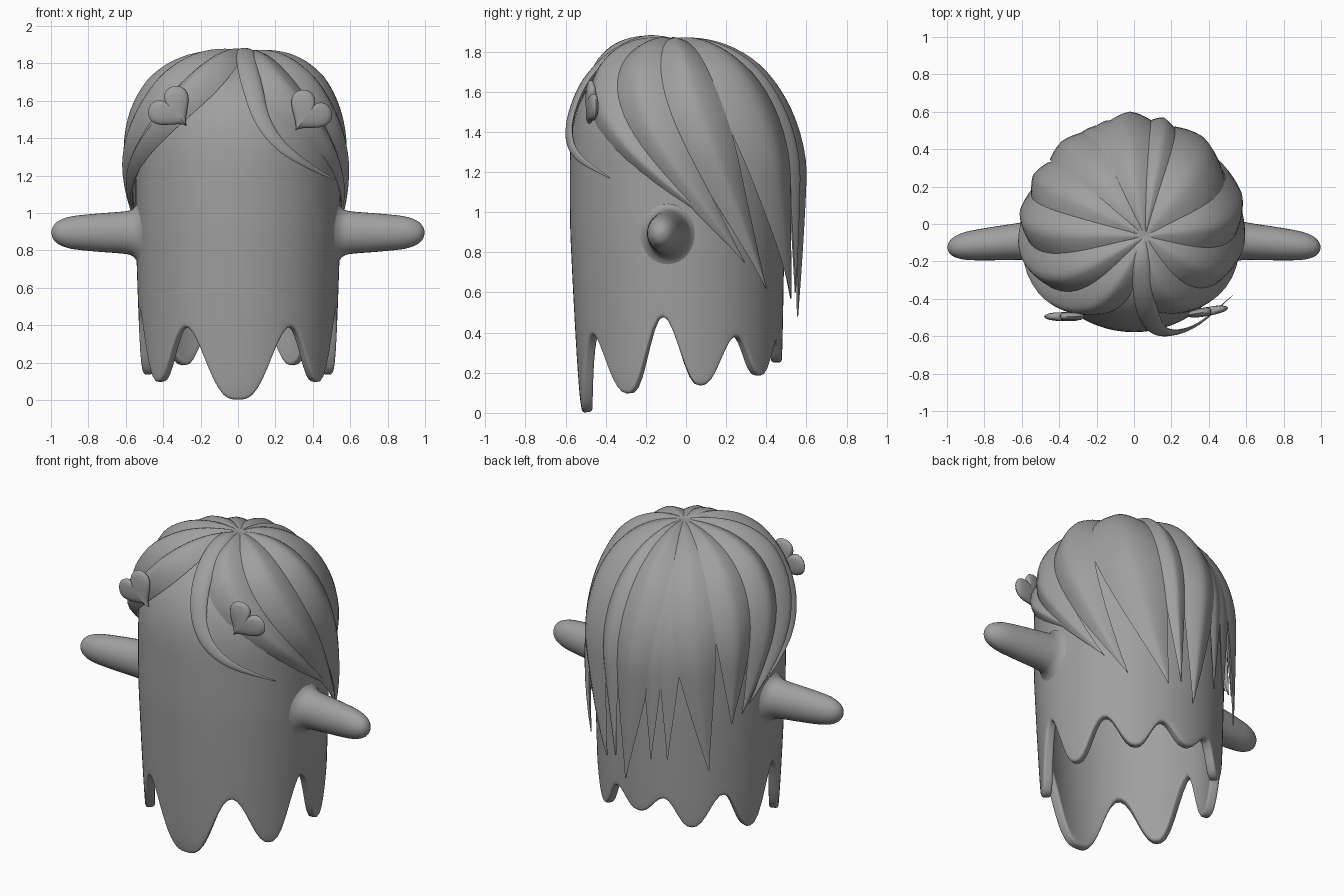
import bpy, math
from mathutils import Vector, Matrix

if "Cube" in bpy.data.objects:
    bpy.data.objects.remove(bpy.data.objects["Cube"])

GREY = bpy.data.materials.new("plain_grey")
GREY.diffuse_color = (0.35, 0.35, 0.35, 1)
GREY.use_nodes = True
GREY.node_tree.nodes["Principled BSDF"].inputs["Base Color"].default_value = GREY.diffuse_color


def make(name, verts, faces, angle=50):
    me = bpy.data.meshes.new(name)
    me.from_pydata([tuple(v) for v in verts], [], faces)
    me.materials.append(GREY)
    ob = bpy.data.objects.new(name, me)
    bpy.context.collection.objects.link(ob)
    bpy.ops.object.select_all(action='DESELECT')
    ob.select_set(True)
    bpy.context.view_layer.objects.active = ob
    bpy.ops.object.mode_set(mode='EDIT')
    bpy.ops.mesh.select_all(action='SELECT')
    bpy.ops.mesh.remove_doubles(threshold=0.0004)
    bpy.ops.mesh.normals_make_consistent(inside=False)
    bpy.ops.object.mode_set(mode='OBJECT')
    bpy.ops.object.shade_smooth_by_angle(angle=math.radians(angle))
    return ob


def loft(name, rings, angle=50, caps=True):
    """Skin a list of closed rings that all have the same point count."""
    n = len(rings[0])
    verts = [p for r in rings for p in r]
    faces = [(i * n + j, i * n + (j + 1) % n, (i + 1) * n + (j + 1) % n, (i + 1) * n + j)
             for i in range(len(rings) - 1) for j in range(n)]
    if caps:
        faces += [tuple(range(n)), tuple(range(len(verts) - n, len(verts)))]
    return make(name, verts, faces, angle)


def spline(pts, steps):
    """Catmull-Rom through points of any dimension."""
    p = [pts[0]] + list(pts) + [pts[-1]]
    out = []
    for i in range(len(pts) - 1):
        a, b, c, d = p[i:i + 4]
        for k in range(steps):
            t = k / steps
            out.append([0.5 * (2 * q + (r - o) * t + (2 * o - 5 * q + 4 * r - s) * t * t
                               + (3 * q - o - 3 * r + s) * t ** 3)
                        for o, q, r, s in zip(a, b, c, d)])
    return out + [list(pts[-1])]


# ---- body: draped shell with a scalloped hem (angle from front, height) ----
HEM = [(0, 0.0), (32.5, .39), (58, .095), (81, .48), (102, .135),
       (124, .38), (144, .185), (162, .36), (180, .25)]


def hem(deg):
    d = abs((deg + 180) % 360 - 180)
    for (a, za), (b, zb) in zip(HEM, HEM[1:]):
        if d <= b:
            f = (1 - math.cos(math.pi * (d - a) / (b - a))) / 2
            p = 1.55 if a == 0 else 1.25                       # fuller tips
            f = f ** p if zb > za else 1 - (1 - f) ** p
            return za + (zb - za) * f
    return HEM[-1][1]


def dome(z, base, top, e=2.3):
    k = min(1, max(0, (z - base) / (top - base)))
    return max(0, 1 - k ** e) ** (1 / e)


SEG = 120
rings = []
for i in range(30):
    ring = []
    for j in range(SEG):
        deg = 360 * j / SEG
        if i < 18:
            h = hem(deg)
            z = h + (1.25 - h) * i / 17
        else:
            z = 1.25 + 0.57 * math.sin(math.pi / 2 * (i - 17) / 12)
        # slight taper towards the hem, fuller at chest height
        r = (0.502 + 0.045 * min(1, z / 0.9) ** 0.6) * dome(z, 1.25, 1.82, 2.4)
        if i == 29:
            r = 0.0
        a = math.radians(deg)
        ring.append((r * math.sin(a), -0.028 - 0.017 * min(1, z) - r * 0.975 * math.cos(a), z))
    rings.append(ring)
body = loft("body", rings, 60, caps=False)
sol = body.modifiers.new("shell", 'SOLIDIFY')
sol.thickness = 0.055
sol.offset = -1
bev = body.modifiers.new("soft_hem", 'BEVEL')
bev.width = 0.026
bev.segments = 4
bev.angle_limit = math.radians(60)

# ---- arms: rounded stubs flaring into the curved body wall (x, radius) ----
ARM = [(.522, .20), (.534, .172), (.547, .145), (.572, .122), (.62, .112), (.75, .102),
       (.87, .09), (.93, .076), (.97, .055), (.99, .03), (.998, .004)]
for side, label in ((1, "right_arm"), (-1, "left_arm")):
    rings = []
    for x, r in spline(ARM, 3):
        k = (x - .522) / .476
        cy = -0.085 - 0.04 * k
        ring = []
        for j in range(32):
            t = 2 * math.pi * j / 32
            y = cy + r * .88 * math.cos(t)
            wrap = (.547 - math.sqrt(.547 ** 2 - (y + .045) ** 2)) * max(0, 1 - 4 * k)
            ring.append([side * (x - wrap), y, .895 + r * math.sin(t)])
        rings.append(ring)
    loft(label, rings, 60)

# ---- hair: ridged locks from the crown, swept back to points ----
# start edge angles, tip angle (0 = front, 90 = right side), tip height, fullness
LOCKS = [(3, 40, 105, .95, 1), (36, 74, 122, .75, 1), (70, 107, 136, .62, 1),
         (103, 157, 160, .57, .8), (150, 171, 168, .60, .9), (166, 202, 176, .48, .9),
         (186, 204, 193, .64, .3), (196, 214, 203, .65, .1), (199, 232, 227, .58, .5),
         (228, 262, 241, .85, .8), (258, 295, 248, .90, 1.1), (291, 328, 253, .95, 1.5),
         (324, 359, 257, 1.0, 1.6)]
TOP, BASE = 1.865, 1.25
ACROSS, STEPS = 10, 28


def hair_point(deg, z, lift):
    a = math.radians(deg)
    out = Vector((math.sin(a), -math.cos(a), 0))
    back = max(0, out.y)                      # the back slopes more gently
    k = dome(z, BASE - 0.1 * back, TOP, 2.3 - 0.3 * back)
    crown = max(0, min(1, 1 - k)) ** 1.5      # crown sits off centre
    rise = max(0, (z - BASE) / (TOP - BASE))
    p = Vector((0.565 * k * out.x - .01, 0.57 * k * out.y - .01, z))
    p += (out * (1 - 0.6 * rise) + Vector((0, 0, 0.8 * rise))) * lift
    return p + Vector((.07, -.055, 0)) * crown


for n, (a0, a1, tip, zt, full) in enumerate(LOCKS):
    rings = []
    for i in range(STEPS + 1):
        t = i / STEPS
        s = t ** 2.1
        z = TOP - (TOP - zt) * s
        f = s ** 1.4
        e0, e1 = a0 + (tip - a0) * f, a1 + (tip - a1) * f
        mid, half = (e0 + e1) / 2, max(.3, (e1 - e0) / 2 + 2 * (1 - s))
        bump = full * 0.06 * min(1, dome(z, BASE, TOP) * 1.3) * (1 - s ** 3) * (0.6 + half / 45)
        ring = []
        for j in range(ACROSS + 1):
            u = -1 + 2 * j / ACROSS
            ring.append(hair_point(mid + half * u, z, bump * (1 - abs(u) ** 1.3)))
        inner = -0.03 * min(1, 3 * t) * (1 - s) - 0.006 * t
        ring += [hair_point(mid + half * u, z, inner) for u in (.6, 0, -.6)]
        rings.append(ring)
    loft("hair_lock_%d" % (n + 1), rings, 45)

# ---- thin fringe strand in front (x, y, z, half width) ----
FRINGE = [(.055, -.06, 1.86, .008), (.04, -.2, 1.865, .045), (.05, -.36, 1.79, .055),
          (.08, -.49, 1.66, .055), (.13, -.565, 1.50, .045), (.22, -.58, 1.37, .034),
          (.35, -.53, 1.27, .02), (.53, -.38, 1.17, .003)]
path = spline(FRINGE, 5)
rings = []
for i, p in enumerate(path):
    c = Vector(p[:3])
    tan = (Vector(path[min(i + 1, len(path) - 1)][:3]) - Vector(path[max(i - 1, 0)][:3])).normalized()
    out = c - Vector((0, 0, 1.25))
    out = (out - tan * out.dot(tan)).normalized()
    across = tan.cross(out)
    rings.append([c + across * p[3] * math.cos(2 * math.pi * j / 12)
                  + out * p[3] * 0.35 * math.sin(2 * math.pi * j / 12) for j in range(12)])
loft("fringe_strand", rings, 60)


# ---- heart hair clips: puffed heart outlines ----
def heart(name, loc, tilt, yaw):
    m = (Matrix.Translation(loc) @ Matrix.Rotation(math.radians(yaw), 4, 'Z')
         @ Matrix.Rotation(math.radians(tilt), 4, 'Y'))
    rings = []
    for k in range(9):
        a = math.pi * (k / 8 - 0.5)
        s = 0.0077 * (0.8 * math.cos(a) ** 0.6 + 0.2 * math.cos(a)) if 0 < k < 8 else 0.0
        ring = []
        for j in range(40):
            t = 2 * math.pi * j / 40
            x = 16 * math.sin(t) ** 3
            z = 13 * math.cos(t) - 4.2 * math.cos(2 * t) - 2 * math.cos(3 * t) - math.cos(4 * t)
            ring.append(m @ Vector((x * s, 0.024 * math.sin(a), z * s)))
        rings.append(ring)
    loft(name, rings, 60, caps=False)


heart("left_heart_clip", (-.357, -.495, 1.558), -42, 0)
heart("right_heart_clip", (.38, -.47, 1.54), 37, 10)
